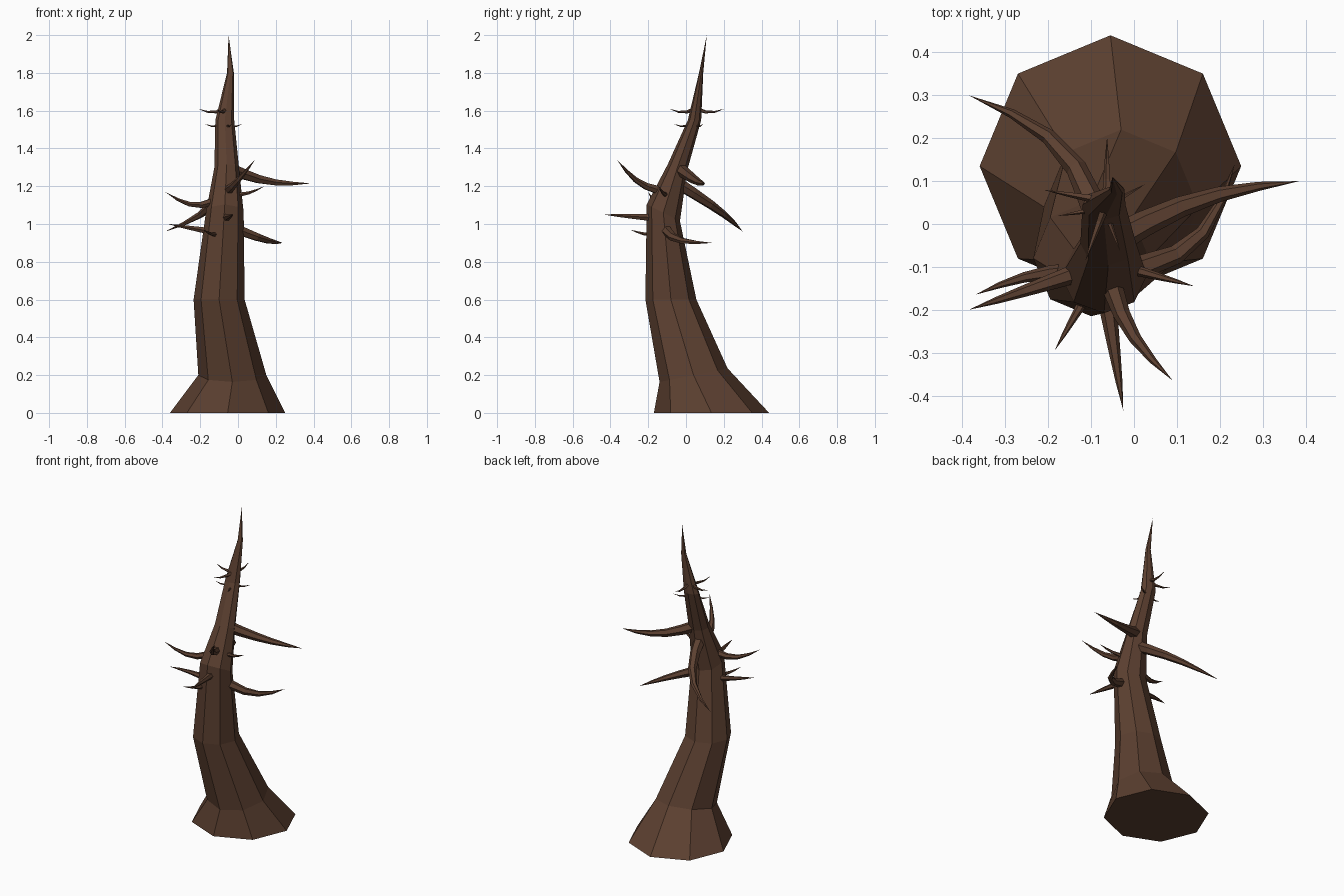
import bpy
import bmesh
from math import sin, cos, pi, radians
from mathutils import Vector

cube = bpy.data.objects.get("Cube")
if cube:
    bpy.data.objects.remove(cube, do_unlink=True)

bark = bpy.data.materials.new("dark_brown_bark")
bark.use_nodes = True
bark.diffuse_color = (0.107, 0.051, 0.03, 1)
bark.node_tree.nodes["Principled BSDF"].inputs["Base Color"].default_value = bark.diffuse_color

UP = Vector((0, 0, 1))

# Leaning trunk: centre of each ring, its radius and its forward tilt
trunk_rings = [
    (Vector((-0.055, 0.135, 0)), 0.305, 0),
    (Vector((-0.03, 0.04, 0.2)), 0.18, 0.2),
    (Vector((-0.1, -0.08, 0.6)), 0.135, 0),
    (Vector((-0.07, -0.12, 1.06)), 0.1, -0.5),
    (Vector((-0.06, -0.045, 1.3)), 0.065, -0.3),
    (Vector((-0.07, 0.045, 1.55)), 0.05, 0),
    (Vector((-0.04, 0.08, 1.8)), 0.018, 0),
]
trunk_tip = Vector((-0.05, 0.11, 2))


def loft(name, rings, tip):
    """Skin a list of point rings, cap the start and close the end to a point."""
    bm = bmesh.new()
    loops = [[bm.verts.new(point) for point in ring] for ring in rings]
    sides = len(loops[0])
    end = bm.verts.new(tip)
    bm.faces.new(loops[0])
    for i in range(sides):
        j = (i + 1) % sides
        for low, high in zip(loops, loops[1:]):
            bm.faces.new((low[i], low[j], high[j], high[i]))
        bm.faces.new((loops[-1][i], loops[-1][j], end))
    bmesh.ops.recalc_face_normals(bm, faces=bm.faces)
    mesh = bpy.data.meshes.new(name)
    bm.to_mesh(mesh)
    bm.free()
    mesh.materials.append(bark)
    bpy.context.collection.objects.link(bpy.data.objects.new(name, mesh))


def circle(sides):
    """Unit circle points in the XY plane."""
    angles = [2 * pi * i / sides for i in range(sides)]
    return [Vector((cos(angle), sin(angle), 0)) for angle in angles]


def trunk_ring(centre, radius, tilt):
    """Octagon that gets flatter from front to back higher up the trunk."""
    depth = radius * min(1, 1.25 - 0.35 * centre.z)
    return [centre + Vector((radius * p.x, depth * p.y, tilt * depth * p.y)) for p in circle(8)]


def trunk_axis(height):
    """Point in the middle of the trunk at the given height."""
    centres = [ring[0] for ring in trunk_rings]
    for low, high in zip(centres, centres[1:]):
        if low.z <= height <= high.z:
            return low.lerp(high, (height - low.z) / (high.z - low.z))


def limb(name, height, tip, lift=0, sway=0, sides=6, segments=5):
    """Tapered limb from the trunk axis to a pointed tip, bowed upward by lift and to its left by sway."""
    start, tip = trunk_axis(height), Vector(tip)
    reach = tip - start
    bow = UP * lift + UP.cross(reach).normalized() * sway
    path = [start.lerp(tip, i / segments) + bow * sin(pi * i / segments) for i in range(segments + 1)]
    thickness = min(0.036, 0.08 * reach.length)
    rings = []
    for i in range(segments):
        heading = path[i + 1] - path[max(i - 1, 0)]
        turn = heading.to_track_quat('Z', 'Y')
        radius = thickness * (1 - i / segments) ** 0.75
        rings.append([path[i] + turn @ (p * radius) for p in circle(sides)])
    loft(name, rings, tip)


def twig_whorl(name, height, reach, first, step):
    """Three thin twigs spread around the trunk, drooping and then turning up."""
    for i in range(3):
        angle = radians(first + i * step)
        tip = trunk_axis(height) + Vector((reach * cos(angle), reach * sin(angle), 0))
        limb(f"{name}_{i + 1}", height, tip, lift=-reach / 8, sides=5, segments=3)


loft("trunk", [trunk_ring(*ring) for ring in trunk_rings], trunk_tip)

# Main limbs
limb("upper_left_limb", 1.3, (0.385, 0.1, 1.215), lift=-0.03, sway=0.03)
limb("back_limb", 1.23, (-0.385, 0.3, 0.96), lift=-0.02, sway=-0.08)
limb("front_limb", 1.03, (-0.025, -0.435, 1.05))
limb("front_left_limb", 1.17, (0.09, -0.365, 1.34), lift=-0.04, sway=-0.03)
limb("right_limb", 1.15, (-0.385, -0.2, 1.17), lift=-0.06)
limb("lower_right_limb", 0.95, (-0.37, -0.165, 1), sway=-0.02)
limb("lower_left_limb", 1, (0.235, 0.14, 0.9), lift=-0.03, sway=-0.08)

# Short limbs
limb("small_left_limb", 1.16, (0.14, -0.145, 1.2), lift=-0.02)
limb("small_front_limb", 0.95, (-0.185, -0.295, 0.97), lift=-0.015)

# Thin twigs near the top
twig_whorl("upper_twig", 1.61, 0.15, first=90, step=80)
twig_whorl("lower_twig", 1.53, 0.11, first=190, step=100)
